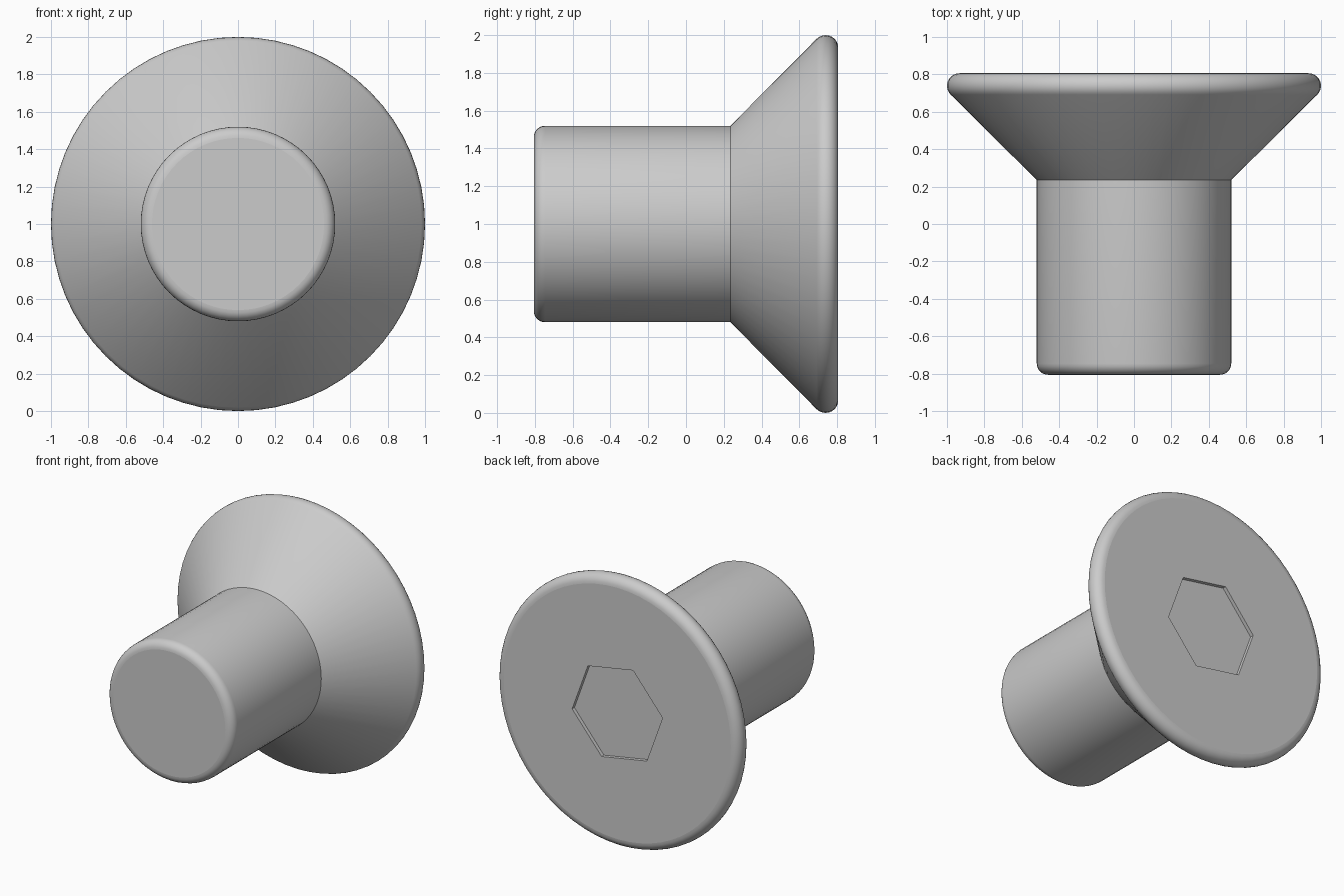
import bpy
import bmesh
from math import sin, cos, pi, radians

SIDES = 64
SHAFT_R, FRONT_Y, NECK_Y, BACK_Y = 0.52, -0.806, 0.235, 0.806
FILLET, RIM = 0.06, 0.067
SOCKET_R, SOCKET_DEPTH = 0.377, 0.027

cube = bpy.data.objects.get("Cube")
if cube:
    bpy.data.objects.remove(cube)

steel = bpy.data.materials.new("grey steel")
steel.use_nodes = True
grey = (0.6, 0.6, 0.6, 1)
steel.diffuse_color = grey
steel.node_tree.nodes["Principled BSDF"].inputs["Base Color"].default_value = grey


def arc(y, r, radius, start, end, steps):
    """Points (y, r) on a rounded corner, angles measured from -y."""
    angles = [radians(start + (end - start) * i / steps) for i in range(steps + 1)]
    return [(y - radius * cos(a), r + radius * sin(a)) for a in angles]


def ring(bm, y, radius, sides, turn=0.0):
    """Circle of vertices around the long axis."""
    angles = [turn + 2 * pi * i / sides for i in range(sides)]
    return [bm.verts.new((radius * cos(a), y, 1 + radius * sin(a))) for a in angles]


def skin(bm, first, second):
    n = len(first)
    for i in range(n):
        j = (i + 1) % n
        bm.faces.new((first[i], first[j], second[j], second[i]))


def loop_edges(bm, loop):
    pairs = zip(loop, loop[1:] + loop[:1])
    return [bm.edges.get(p) or bm.edges.new(p) for p in pairs]


# Side profile: rounded shaft end, neck, countersunk cone, rounded rim
profile = arc(FRONT_Y + FILLET, SHAFT_R - FILLET, FILLET, 0, 90, 6)
profile.append((NECK_Y, SHAFT_R))
profile += arc(BACK_Y - RIM, 1 - RIM, RIM, 45, 180, 9)

bm = bmesh.new()
rings = [ring(bm, y, r, SIDES) for y, r in profile]
for a, b in zip(rings, rings[1:]):
    skin(bm, a, b)
bm.faces.new(rings[0])

# Hexagonal socket: walls, floor and the flat head face around it
mouth = ring(bm, BACK_Y, SOCKET_R, 6, radians(-10))
floor = ring(bm, BACK_Y - SOCKET_DEPTH, SOCKET_R, 6, radians(-10))
skin(bm, mouth, floor)
bm.faces.new(floor)
bmesh.ops.triangle_fill(bm, use_beauty=True, normal=(0, 1, 0),
                        edges=loop_edges(bm, rings[-1]) + loop_edges(bm, mouth))
bmesh.ops.recalc_face_normals(bm, faces=bm.faces)

# Smooth round surfaces, crisp flat ends, neck and socket
for face in bm.faces:
    face.smooth = abs(face.normal.y) < 0.999
for edge in bm.edges:
    flat_end = any(not f.smooth for f in edge.link_faces)
    edge.smooth = not flat_end and edge.calc_face_angle(0) < radians(30)

mesh = bpy.data.meshes.new("countersunk_screw")
bm.to_mesh(mesh)
bm.free()
mesh.materials.append(steel)
screw = bpy.data.objects.new("countersunk_screw", mesh)
bpy.context.collection.objects.link(screw)
